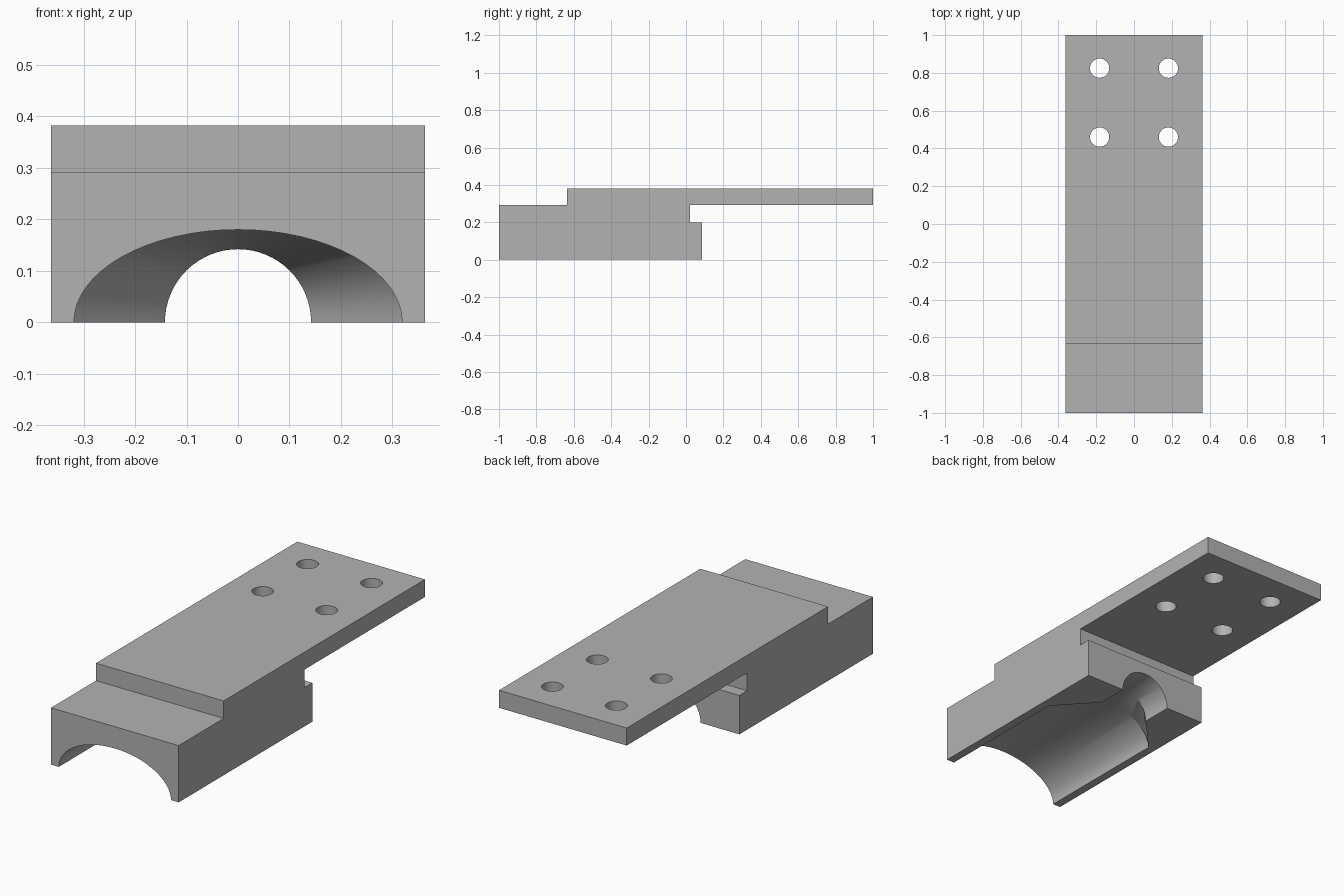
import bpy, bmesh, math

cube = bpy.data.objects.get("Cube")
if cube:
    bpy.data.objects.remove(cube, do_unlink=True)

grey = bpy.data.materials.new("plain grey")
grey.use_nodes = True
colour = (0.45, 0.45, 0.45, 1)
grey.diffuse_color = colour
grey.node_tree.nodes["Principled BSDF"].inputs["Base Color"].default_value = colour


def loft(name, rings):
    """Solid skinned through matching closed rings of points."""
    bm = bmesh.new()
    loops = [[bm.verts.new(p) for p in ring] for ring in rings]
    n = len(loops[0])
    for a, b in zip(loops, loops[1:]):
        for i in range(n):
            j = (i + 1) % n
            bm.faces.new((a[i], a[j], b[j], b[i]))
    bm.faces.new(loops[0])
    bm.faces.new(loops[-1])
    bmesh.ops.recalc_face_normals(bm, faces=bm.faces)
    mesh = bpy.data.meshes.new(name)
    bm.to_mesh(mesh)
    bm.free()
    mesh.materials.append(grey)
    obj = bpy.data.objects.new(name, mesh)
    bpy.context.collection.objects.link(obj)
    return obj


def oval(y, rx, rz, n=64):
    steps = [2 * math.pi * i / n for i in range(n)]
    return [(rx * math.cos(t), y, rz * math.sin(t)) for t in steps]


def disc(x, y, z, r, n=32):
    steps = [2 * math.pi * i / n for i in range(n)]
    return [(x + r * math.cos(t), y + r * math.sin(t), z) for t in steps]


# Stepped block with mounting plate, as a side profile swept across the width
half_width = 0.363
profile = [(-1, 0), (0.085, 0), (0.085, 0.2), (0.022, 0.2), (0.022, 0.292),
           (1, 0.292), (1, 0.382), (-0.635, 0.382), (-0.635, 0.292), (-1, 0.292)]
bracket = loft("bracket", [[(x, y, z) for y, z in profile]
                           for x in (-half_width, half_width)])

# Wide oval channel narrowing into a round bore
cutters = [loft("channel_cutter", [oval(-1.1, 0.319, 0.18), oval(-0.27, 0.319, 0.18),
                                   oval(-0.08, 0.142, 0.142), oval(0.2, 0.142, 0.142)])]

# Four screw holes through the plate
for x in (-0.182, 0.182):
    for y in (0.46, 0.825):
        cutters.append(loft("hole_cutter", [disc(x, y, z, 0.051) for z in (0.25, 0.45)]))

bpy.ops.object.select_all(action="DESELECT")
bpy.context.view_layer.objects.active = bracket
bracket.select_set(True)
for cutter in cutters:
    cutter.hide_render = True
    mod = bracket.modifiers.new("cut", "BOOLEAN")
    mod.operation = "DIFFERENCE"
    mod.solver = "EXACT"
    mod.object = cutter
    bpy.ops.object.modifier_apply(modifier=mod.name)
    bpy.data.objects.remove(cutter, do_unlink=True)

bpy.ops.object.shade_smooth_by_angle(angle=math.radians(25))
